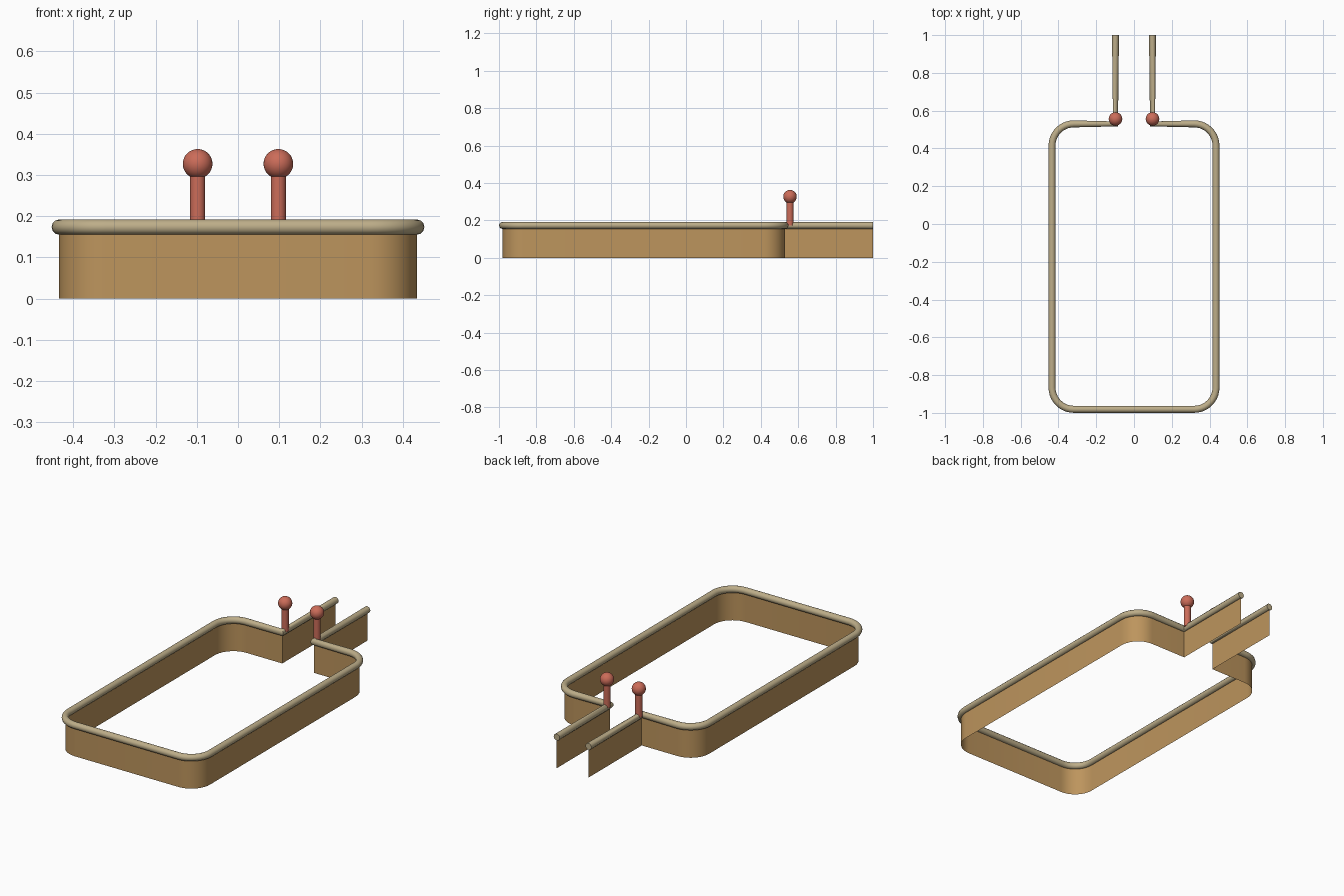
import bpy, bmesh, math
from mathutils import Vector

default = bpy.data.objects.get("Cube")
if default:
    bpy.data.objects.remove(default)

HALF_W, GAP, FRONT, REAR, END = 0.434, 0.098, -0.981, 0.53, 1.0
CORNER, RAIL_Z, RAIL_R = 0.115, 0.1735, 0.0185


def material(name, colour):
    mat = bpy.data.materials.new(name)
    mat.use_nodes = True
    mat.diffuse_color = (*colour, 1)
    mat.node_tree.nodes["Principled BSDF"].inputs["Base Color"].default_value = (*colour, 1)
    return mat


wood = material("warm wood", (0.51, 0.30, 0.11))
tan = material("pale tan", (0.51, 0.42, 0.25))
red = material("brick red", (0.60, 0.15, 0.10))


def finish(obj, name, mat):
    obj.name = name
    obj.data.materials.clear()
    obj.data.materials.append(mat)
    bpy.ops.object.select_all(action='DESELECT')
    obj.select_set(True)
    bpy.context.view_layer.objects.active = obj
    bpy.ops.object.shade_smooth_by_angle(angle=math.radians(35))


def arc(cx, cy, start, steps=10):
    """Quarter turn, clockwise from the start angle in degrees."""
    angles = [math.radians(start - 90 * i / steps) for i in range(steps + 1)]
    return [Vector((cx + CORNER * math.cos(a), cy + CORNER * math.sin(a), 0)) for a in angles]


# Outline: rear leg, inner corner, rounded rear corner, rounded front corner
inset = HALF_W - CORNER
half = [Vector((GAP, END, 0)), Vector((GAP, REAR, 0))]
half += arc(inset, REAR - CORNER, 90) + arc(inset, FRONT + CORNER, 0)
path = half + [Vector((-p.x, p.y, 0)) for p in reversed(half)]

# Thin wall
bm = bmesh.new()
low = [bm.verts.new(p) for p in path]
high = [bm.verts.new(p + Vector((0, 0, RAIL_Z))) for p in path]
for i in range(len(path) - 1):
    bm.faces.new((low[i + 1], low[i], high[i], high[i + 1]))
mesh = bpy.data.meshes.new("wall")
bm.to_mesh(mesh)
bm.free()
wall = bpy.data.objects.new("wall", mesh)
bpy.context.collection.objects.link(wall)
finish(wall, "wall", wood)

# Round rail along the wall's upper edge
curve = bpy.data.curves.new("rail", 'CURVE')
curve.dimensions = '3D'
curve.bevel_depth = RAIL_R
curve.bevel_resolution = 4
curve.use_fill_caps = True
spline = curve.splines.new('POLY')
spline.points.add(len(path) - 1)
for point, p in zip(spline.points, path):
    point.co = (p.x, p.y, RAIL_Z, 1)
rail = bpy.data.objects.new("rail", curve)
bpy.context.collection.objects.link(rail)
bpy.ops.object.select_all(action='DESELECT')
rail.select_set(True)
bpy.context.view_layer.objects.active = rail
bpy.ops.object.convert(target='MESH')
finish(bpy.context.object, "rail", tan)

# Ball-topped posts beside the opening
POST_Y, BALL_Z, BALL_R = 0.556, 0.327, 0.036
for side, x in (("left", GAP), ("right", -GAP)):
    bpy.ops.mesh.primitive_cylinder_add(vertices=24, radius=RAIL_R, depth=BALL_Z - RAIL_Z,
                                        location=(x, POST_Y, (BALL_Z + RAIL_Z) / 2))
    finish(bpy.context.object, side + "_post", red)
    bpy.ops.mesh.primitive_uv_sphere_add(segments=32, ring_count=16, radius=BALL_R,
                                         location=(x, POST_Y, BALL_Z))
    finish(bpy.context.object, side + "_post_ball", red)
